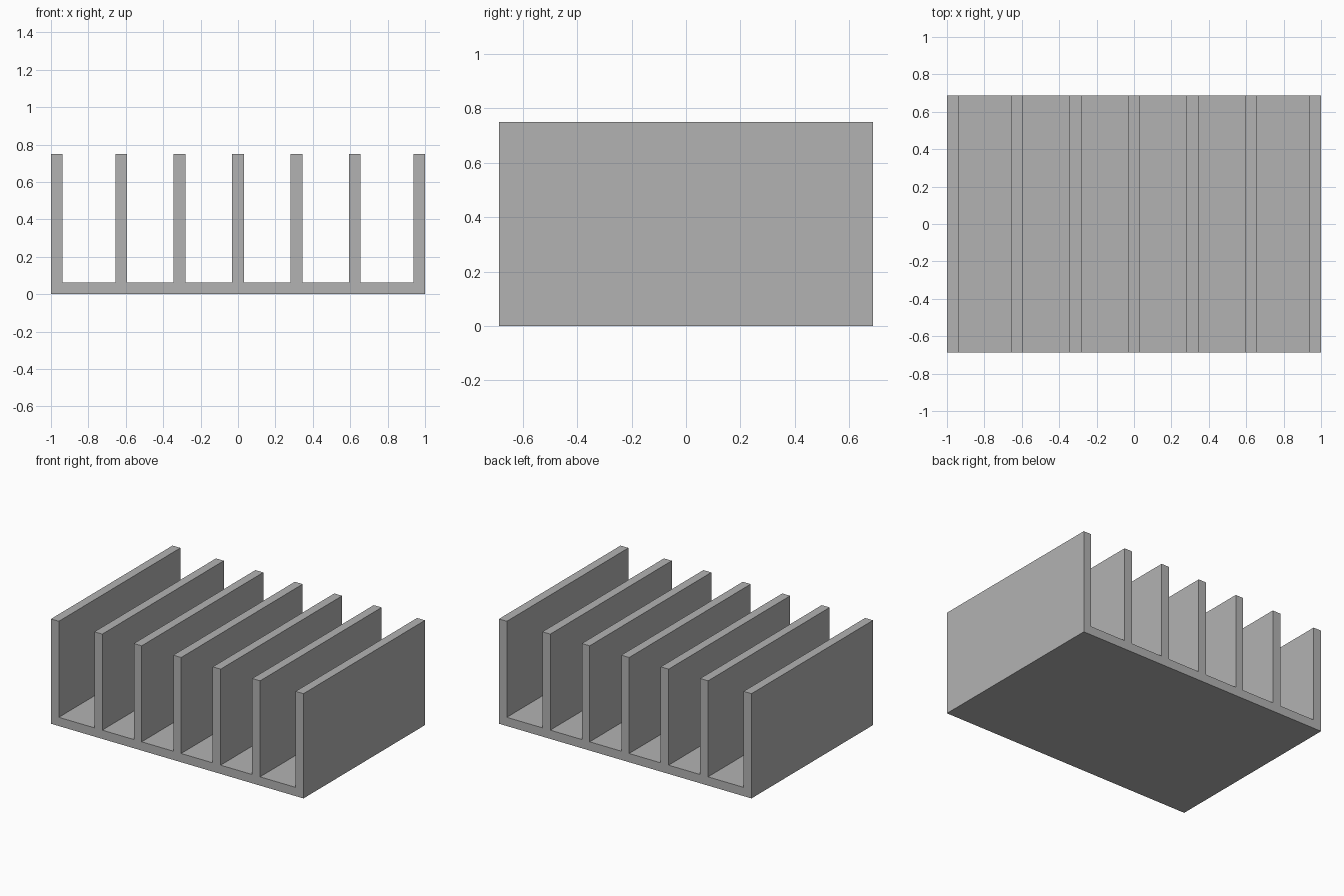
import bpy
import bmesh

cube = bpy.data.objects.get("Cube")
if cube:
    bpy.data.objects.remove(cube, do_unlink=True)

WALL = 0.0625      # fin and base thickness
HALF_DEPTH = 0.6875
HEIGHT = 0.75

# Plain grey material
grey = bpy.data.materials.new("grey metal")
grey.use_nodes = True
colour = (0.45, 0.45, 0.45, 1.0)
grey.diffuse_color = colour
grey.node_tree.nodes["Principled BSDF"].inputs["Base Color"].default_value = colour

# Comb cross-section: flat base, then up and over each fin from right to left
outer = 1 - WALL / 2
fin_centres = [outer, 0.625, 0.3125, 0, -0.3125, -0.625, -outer]
profile = [(-1, 0), (1, 0)]
for x in fin_centres:
    right, left = x + WALL / 2, x - WALL / 2
    if x != fin_centres[0]:
        profile.append((right, WALL))
    profile += [(right, HEIGHT), (left, HEIGHT)]
    if x != fin_centres[-1]:
        profile.append((left, WALL))

# Extrude the cross-section from front to back
bm = bmesh.new()
front = bm.faces.new([bm.verts.new((x, -HALF_DEPTH, z)) for x, z in profile])
extruded = bmesh.ops.extrude_face_region(bm, geom=[front], use_keep_orig=True)
back = [v for v in extruded["geom"] if isinstance(v, bmesh.types.BMVert)]
bmesh.ops.translate(bm, verts=back, vec=(0, 2 * HALF_DEPTH, 0))
bmesh.ops.recalc_face_normals(bm, faces=bm.faces)

mesh = bpy.data.meshes.new("finned_base")
bm.to_mesh(mesh)
bm.free()
mesh.materials.append(grey)
bpy.context.collection.objects.link(bpy.data.objects.new("finned_base", mesh))
